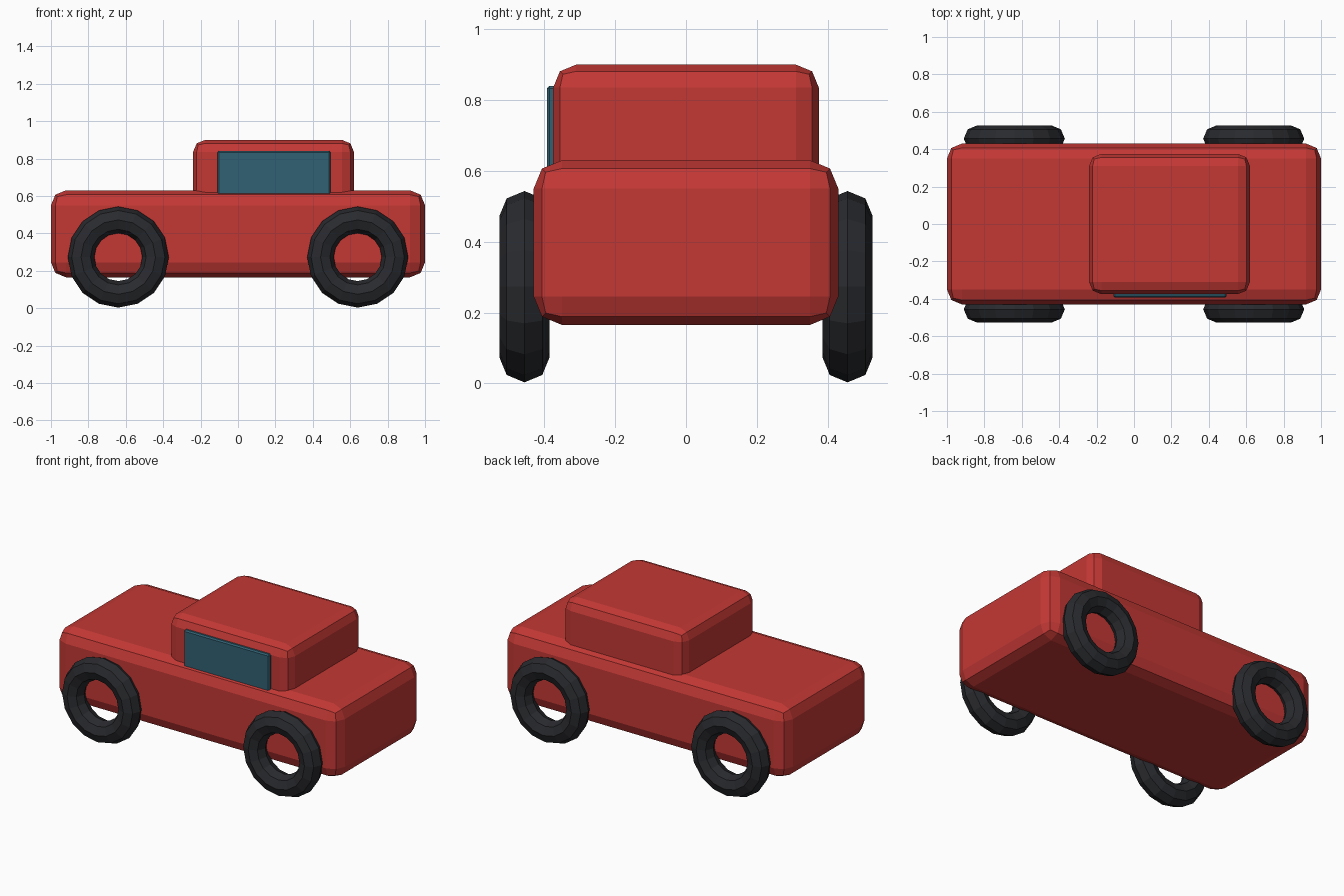
import bpy
from math import radians

if "Cube" in bpy.data.objects:
    bpy.data.objects.remove(bpy.data.objects["Cube"])


def paint(name, color):
    m = bpy.data.materials.new(name)
    m.diffuse_color = (*color, 1)
    m.use_nodes = True
    m.node_tree.nodes["Principled BSDF"].inputs["Base Color"].default_value = m.diffuse_color
    return m


red = paint("red_paint", (0.55, 0.04, 0.035))
rubber = paint("rubber", (0.022, 0.023, 0.027))
glass = paint("glass", (0.03, 0.12, 0.17))


def box(name, lo, hi, bevel, segments, mat):
    """Box between two corners with rounded edges."""
    center = [(a + b) / 2 for a, b in zip(lo, hi)]
    bpy.ops.mesh.primitive_cube_add(size=1, location=center)
    ob = bpy.context.object
    ob.name = name
    ob.scale = [b - a for a, b in zip(lo, hi)]
    bpy.ops.object.transform_apply(location=False, rotation=False, scale=True)
    mod = ob.modifiers.new("bevel", 'BEVEL')
    mod.width = bevel
    mod.segments = segments
    mod.limit_method = 'NONE'
    ob.data.materials.append(mat)
    return ob


# Body and cabin
box("body", (-1, -0.43, 0.165), (1, 0.43, 0.63), 0.08, 2, red)
box("cabin", (-0.24, -0.375, 0.50), (0.62, 0.375, 0.90), 0.065, 2, red)

# Side window (one side only)
box("side_window", (-0.11, -0.393, 0.58), (0.495, -0.365, 0.84), 0.008, 1, glass)

# Tyres
for end, x in (("rear", 0.64), ("front", -0.64)):
    for side, y in (("near", -0.456), ("far", 0.456)):
        bpy.ops.mesh.primitive_torus_add(
            major_radius=0.199, minor_radius=0.071,
            major_segments=16, minor_segments=8,
            location=(x, y, 0.273), rotation=(radians(90), 0, 0))
        tyre = bpy.context.object
        tyre.name = f"{end}_tyre_{side}"
        tyre.data.materials.append(rubber)
        tyre.data.shade_flat()
